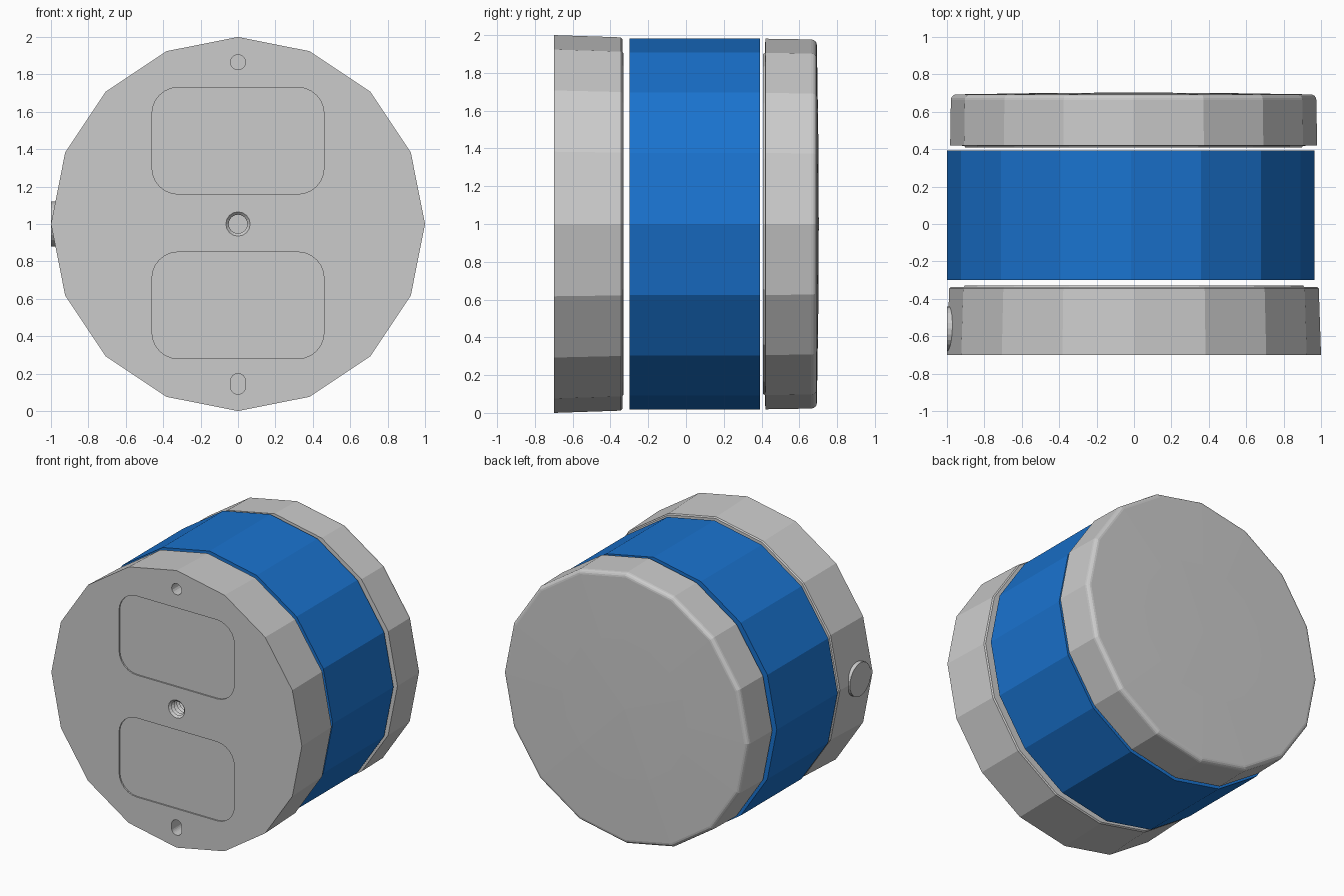
import bpy, bmesh, math

if "Cube" in bpy.data.objects:
    bpy.data.objects.remove(bpy.data.objects["Cube"])


def finish(name, bm):
    bmesh.ops.recalc_face_normals(bm, faces=bm.faces[:])
    me = bpy.data.meshes.new(name)
    bm.to_mesh(me)
    bm.free()
    ob = bpy.data.objects.new(name, me)
    bpy.context.collection.objects.link(ob)
    return ob


def lathe(name, profile, sides=16, cx=0.0, cz=1.0):
    """Spin (radius, y) points around the y axis; a cap closes each end."""
    bm = bmesh.new()
    rings = []
    for r, y in profile:
        if r == 0:
            rings.append([bm.verts.new((cx, y, cz))] * sides)
            continue
        rings.append([bm.verts.new((cx + r * math.cos(2 * math.pi * i / sides), y,
                                    cz + r * math.sin(2 * math.pi * i / sides)))
                      for i in range(sides)])
    for a, b in zip(rings, rings[1:]):
        for i in range(sides):
            j = (i + 1) % sides
            bm.faces.new(list(dict.fromkeys((a[i], a[j], b[j], b[i]))))
    for (r, _), ring in ((profile[0], rings[0]), (profile[-1], rings[-1])):
        if r > 0:
            bm.faces.new(ring)
    return finish(name, bm)


def rounded_block(name, x, z0, z1, r, depth, steps=6):
    """Rounded rectangle, half width x, sunk from the front face."""
    bm = bmesh.new()
    pts = []
    corners = ((x - r, z1 - r), (r - x, z1 - r), (r - x, z0 + r), (x - r, z0 + r))
    for k, (cx, cz) in enumerate(corners):
        for i in range(steps + 1):
            a = math.pi / 2 * (k + i / steps)
            pts.append((cx + r * math.cos(a), cz + r * math.sin(a)))
    rings = [[bm.verts.new((px, y, pz)) for px, pz in pts] for y in (-0.75, -0.70 + depth)]
    bmesh.ops.remove_doubles(bm, verts=bm.verts[:], dist=1e-5)
    rings = [[v for v in ring if v.is_valid] for ring in rings]
    for ring in rings:
        bm.faces.new(ring)
    n = len(rings[0])
    for i in range(n):
        j = (i + 1) % n
        bm.faces.new((rings[0][i], rings[0][j], rings[1][j], rings[1][i]))
    return finish(name, bm)


def cut(target, cutter):
    cutter.hide_render = True
    mod = target.modifiers.new("cut", 'BOOLEAN')
    mod.object = cutter
    mod.operation = 'DIFFERENCE'
    bpy.context.view_layer.objects.active = target
    bpy.ops.object.modifier_apply(modifier=mod.name)
    bpy.data.objects.remove(cutter)


# mounting base with a raised inner lip
base = lathe("mounting_base", [(1.0, -0.70), (0.988, -0.345), (0.98, -0.337),
                               (0.91, -0.337), (0.905, -0.33)])

# two shallow pad recesses on the front face
for z0 in (0.28, 1.16):
    cut(base, rounded_block("pad_recess", 0.46, z0, z0 + 0.57, 0.14, 0.01))

# round screw hole and slotted screw hole
cut(base, lathe("screw_hole", [(0.04, -0.75), (0.04, -0.55)], cz=1.865))
cut(base, rounded_block("screw_slot", 0.04, 0.09, 0.20, 0.039, 0.15))

# threaded centre hole
thread = [(0.065, -0.75)]
for i in range(6):
    thread += [(0.065, -0.70 + i * 0.03), (0.05, -0.685 + i * 0.03)]
cut(base, lathe("thread_hole", thread))

# round cable plug on the left side of the base
plug = lathe("cable_plug", [(0.12, -0.05), (0.12, 0.05)], sides=24, cz=0)
plug.rotation_euler = (0, 0, math.pi / 2)
plug.location = (-0.95, -0.56, 1.0)

# blue middle ring
band = lathe("blue_band", [(0.983, -0.30), (0.983, 0.393)], cx=-0.017)
blue = bpy.data.materials.new("blue")
blue.diffuse_color = (0.01, 0.17, 0.62, 1)
blue.use_nodes = True
blue.node_tree.nodes["Principled BSDF"].inputs["Base Color"].default_value = blue.diffuse_color
band.data.materials.append(blue)

# rear cap with rounded rim and slightly domed face
rim = [(0.947 + 0.03 * math.cos(a), 0.663 + 0.03 * math.sin(a))
       for a in (i * math.pi / 8 for i in range(5))]
lathe("rear_cap", [(0.90, 0.408), (0.905, 0.418), (0.981, 0.42)] + rim
      + [(0.5, 0.70), (0, 0.703)], cx=-0.002)
